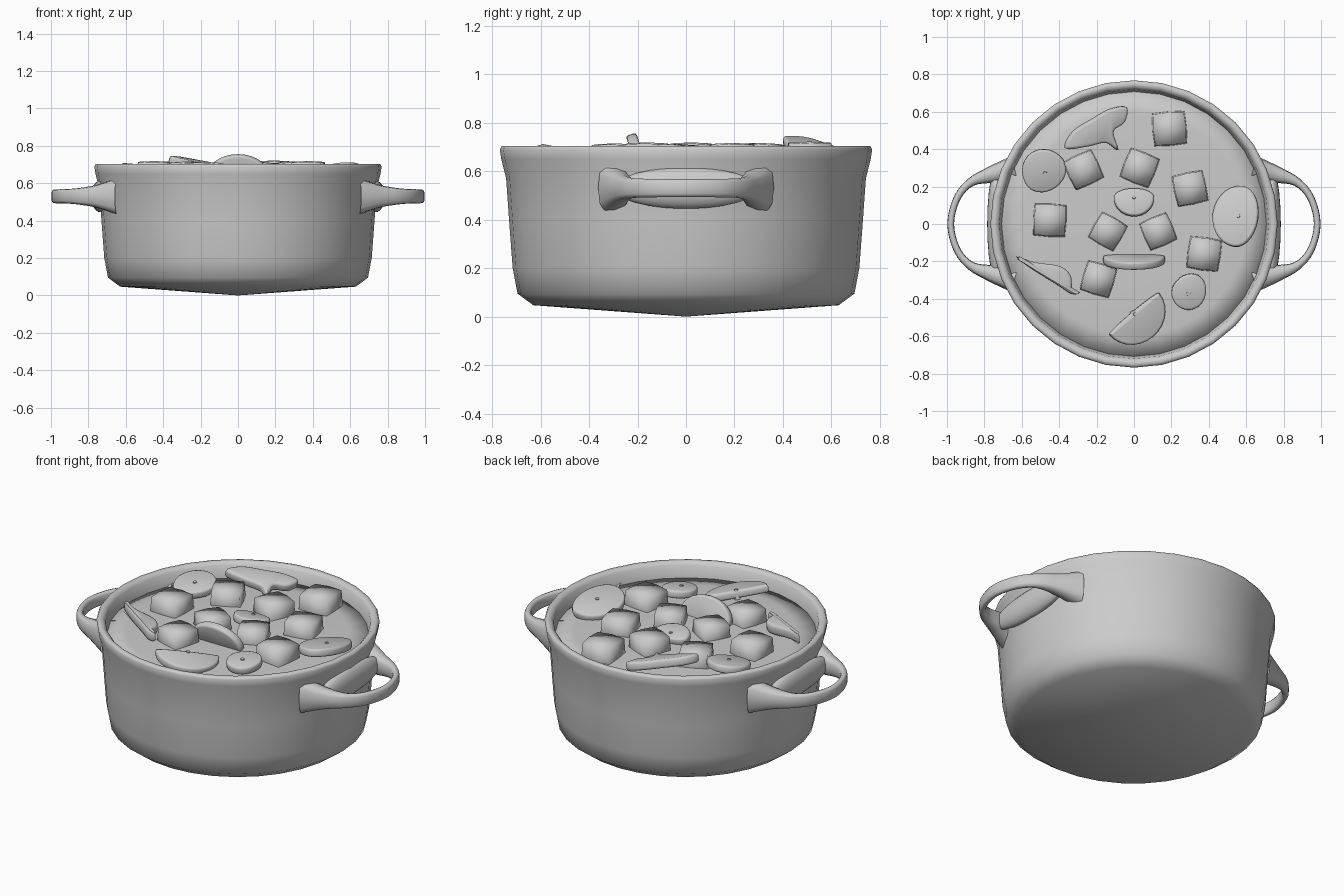
import bpy, bmesh, math
from math import sin, cos, pi, radians
from mathutils import Matrix, Vector, Euler

cube = bpy.data.objects.get("Cube")
if cube:
    bpy.data.objects.remove(cube, do_unlink=True)

grey = bpy.data.materials.new("plain grey")
grey.use_nodes = True
tone = (0.6, 0.6, 0.6, 1)
grey.diffuse_color = tone
grey.node_tree.nodes["Principled BSDF"].inputs["Base Color"].default_value = tone


def finish(name, bm, angle=None):
    """Turn a bmesh into a smooth shaded object."""
    bmesh.ops.recalc_face_normals(bm, faces=bm.faces)
    for f in bm.faces:
        f.smooth = True
    mesh = bpy.data.meshes.new(name)
    bm.to_mesh(mesh)
    bm.free()
    mesh.materials.append(grey)
    ob = bpy.data.objects.new(name, mesh)
    bpy.context.collection.objects.link(ob)
    if angle:
        bpy.ops.object.select_all(action='DESELECT')
        ob.select_set(True)
        bpy.context.view_layer.objects.active = ob
        bpy.ops.object.shade_smooth_by_angle(angle=radians(angle))
    return ob


def lathe(name, profile, steps=32, angle=None):
    bm = bmesh.new()
    verts = [bm.verts.new((r, 0, z)) for r, z in profile]
    edges = [bm.edges.new(pair) for pair in zip(verts, verts[1:])]
    bmesh.ops.spin(bm, geom=verts + edges, cent=(0, 0, 0), axis=(0, 0, 1),
                   angle=2 * pi, steps=steps, use_duplicate=False)
    bmesh.ops.remove_doubles(bm, verts=bm.verts, dist=0.0005)
    return finish(name, bm, angle)


def curve_through(points, closed, steps=4):
    """Catmull-Rom samples through vectors of any size."""
    pts = [Vector(p) for p in points]
    n = len(pts)
    pick = (lambda i: pts[i % n]) if closed else (lambda i: pts[min(max(i, 0), n - 1)])
    out = []
    for i in range(n if closed else n - 1):
        a, b, c, d = (pick(i + k) for k in (-1, 0, 1, 2))
        for s in range(steps):
            t = s / steps
            out.append(b + (c - a) * (t / 2) + (a * 2 - b * 5 + c * 4 - d) * (t * t / 2)
                       + (b * 3 - a - c * 3 + d) * (t ** 3 / 2))
    return out if closed else out + [pts[-1]]


def slab(name, outline, thick, place, tilt, pip=False):
    """Soft edged slice cut from a flat outline."""
    bm = bmesh.new()
    face = bm.faces.new([bm.verts.new((x, y, -thick / 2)) for x, y in outline])
    ext = bmesh.ops.extrude_face_region(bm, geom=[face])["geom"]
    bmesh.ops.translate(bm, vec=(0, 0, thick),
                        verts=[g for g in ext if isinstance(g, bmesh.types.BMVert)])
    rims = [e for e in bm.edges if abs(e.verts[0].co.z - e.verts[1].co.z) < thick / 2]
    bmesh.ops.bevel(bm, geom=rims, offset=thick * 0.25, segments=2,
                    affect='EDGES', profile=0.5)
    if pip:
        bmesh.ops.create_cone(bm, cap_ends=True, segments=8, radius1=0.017, radius2=0.01,
                              depth=thick + 0.012)
    ob = finish(name, bm, 50)
    ob.matrix_world = (Matrix.Translation(place)
                       @ Euler([radians(a) for a in tilt]).to_matrix().to_4x4())


# Pot body with its rim and inner wall, then the stew surface
lathe("pot_body", [(0, 0), (0.63, 0.047), (0.695, 0.095), (0.715, 0.2), (0.73, 0.4),
                   (0.742, 0.57), (0.762, 0.65), (0.768, 0.69), (0.76, 0.703),
                   (0.738, 0.703), (0.72, 0.685), (0.705, 0.6), (0.7, 0.55)])
lathe("stew_surface", [(0, 0.632), (0.35, 0.63), (0.6, 0.625), (0.715, 0.615), (0.71, 0.56)])

# Looped handles with flared roots, one on each side
half = [(0.64, 0.30, 0.065, 0.1), (0.76, 0.265, 0.045, 0.06), (0.87, 0.225, 0.024, 0.042),
        (0.945, 0.14, 0.019, 0.038)]
path = half + [(0.98, 0, 0.018, 0.037)] + [(x, -y, w, h) for x, y, w, h in reversed(half)]
SIDES = 12
for label, side in (("left", 1), ("right", -1)):
    bm = bmesh.new()
    loop = curve_through(path, False)
    rings = []
    for i, (x, y, w, h) in enumerate(loop):
        ahead, behind = loop[min(i + 1, len(loop) - 1)], loop[max(i - 1, 0)]
        run = Vector((ahead[0] - behind[0], ahead[1] - behind[1])).normalized()
        ring = []
        for k in range(SIDES):
            c, s = cos(2 * pi * k / SIDES), sin(2 * pi * k / SIDES)
            u = math.copysign(abs(c) ** 0.7, c) * w
            v = math.copysign(abs(s) ** 0.7, s) * h
            ring.append(bm.verts.new((side * (x - run.y * u), y + run.x * u, 0.53 + v)))
        rings.append(ring)
    for a, b in zip(rings, rings[1:]):
        for k in range(SIDES):
            j = (k + 1) % SIDES
            bm.faces.new((a[k], a[j], b[j], b[k]))
    finish(label + "_handle", bm)
    # Swelling of the wall between the handle roots
    bm = bmesh.new()
    bmesh.ops.create_uvsphere(bm, u_segments=20, v_segments=12, radius=1)
    bmesh.ops.scale(bm, vec=(0.048, 0.3, 0.085), verts=bm.verts)
    bmesh.ops.translate(bm, vec=(side * 0.737, 0, 0.53), verts=bm.verts)
    finish(label + "_handle_base", bm)

# Diced chunks with softly domed faces
chunks = [(0.19, 0.51, 5, 0.09), (0.03, 0.30, -22, 0.085), (-0.27, 0.29, 25, 0.085),
          (0.30, 0.19, 12, 0.085), (-0.45, 0.02, -3, 0.087), (-0.14, -0.04, -30, 0.08),
          (0.13, -0.04, 23, 0.08), (0.375, -0.16, -8, 0.087), (-0.19, -0.295, -17, 0.083)]
for i, (x, y, turn, r) in enumerate(chunks):
    bm = bmesh.new()
    bmesh.ops.create_cube(bm, size=2)
    bmesh.ops.subdivide_edges(bm, edges=bm.edges, cuts=1, use_grid_fill=True)
    for v in bm.verts:
        v.co *= r * (1.07 - 0.05 * sum(abs(c) > 0.5 for c in v.co))
    ob = finish(f"diced_chunk_{i + 1}", bm)
    ob.matrix_world = Matrix.Translation((x, y, 0.63)) @ Matrix.Rotation(radians(turn), 4, 'Z')


def dome(w, h, cut):
    """Rounded outline with one flattened side facing -y."""
    pts = []
    for k in range(28):
        a = 2 * pi * k / 28
        y = sin(a)
        pts.append((w * cos(a), h * (y if y > 0 else y * cut)))
    return pts


# Round slices: place, tilt, half width, dome height, flatness
slices = [((-0.475, 0.275, 0.665), (8, -6, 35), 0.12, 0.13, 0.75),
          ((0, 0.14, 0.65), (10, 0, 180), 0.108, 0.1, 0.5),
          ((0.56, 0.04, 0.665), (-8, 8, 82), 0.165, 0.14, 0.75),
          ((0.29, -0.37, 0.655), (5, 5, -30), 0.09, 0.11, 0.8),
          ((0, -0.48, 0.665), (-9, -9, 220), 0.175, 0.16, 0.08),
          ((0, -0.19, 0.638), (108, 0, 0), 0.165, 0.12, 0.3)]
for i, (place, tilt, w, h, cut) in enumerate(slices):
    slab(f"round_slice_{i + 1}", dome(w, h, cut), 0.045, place, tilt, pip=i < 5)

# Stemmed slices with a curved cap
stem_back = [(-0.17, -0.09), (-0.13, 0), (-0.02, 0.07), (0.07, 0.12), (0.16, 0.13),
             (0.15, 0.05), (0.09, 0), (0.12, -0.1), (0.05, -0.06), (-0.05, -0.08)]
stem_front = [(-0.17, 0.1), (-0.07, 0.07), (0.06, 0.05), (0.12, 0), (0.13, -0.07),
              (0.17, -0.09), (0.13, -0.1), (0.05, -0.05), (-0.08, 0.03)]
slab("stemmed_slice_back", curve_through(stem_back, True), 0.05, (-0.2, 0.495, 0.69), (6, 14, 0))
slab("stemmed_slice_front", curve_through(stem_front, True), 0.06, (-0.46, -0.275, 0.665), (0, 5, 0))
